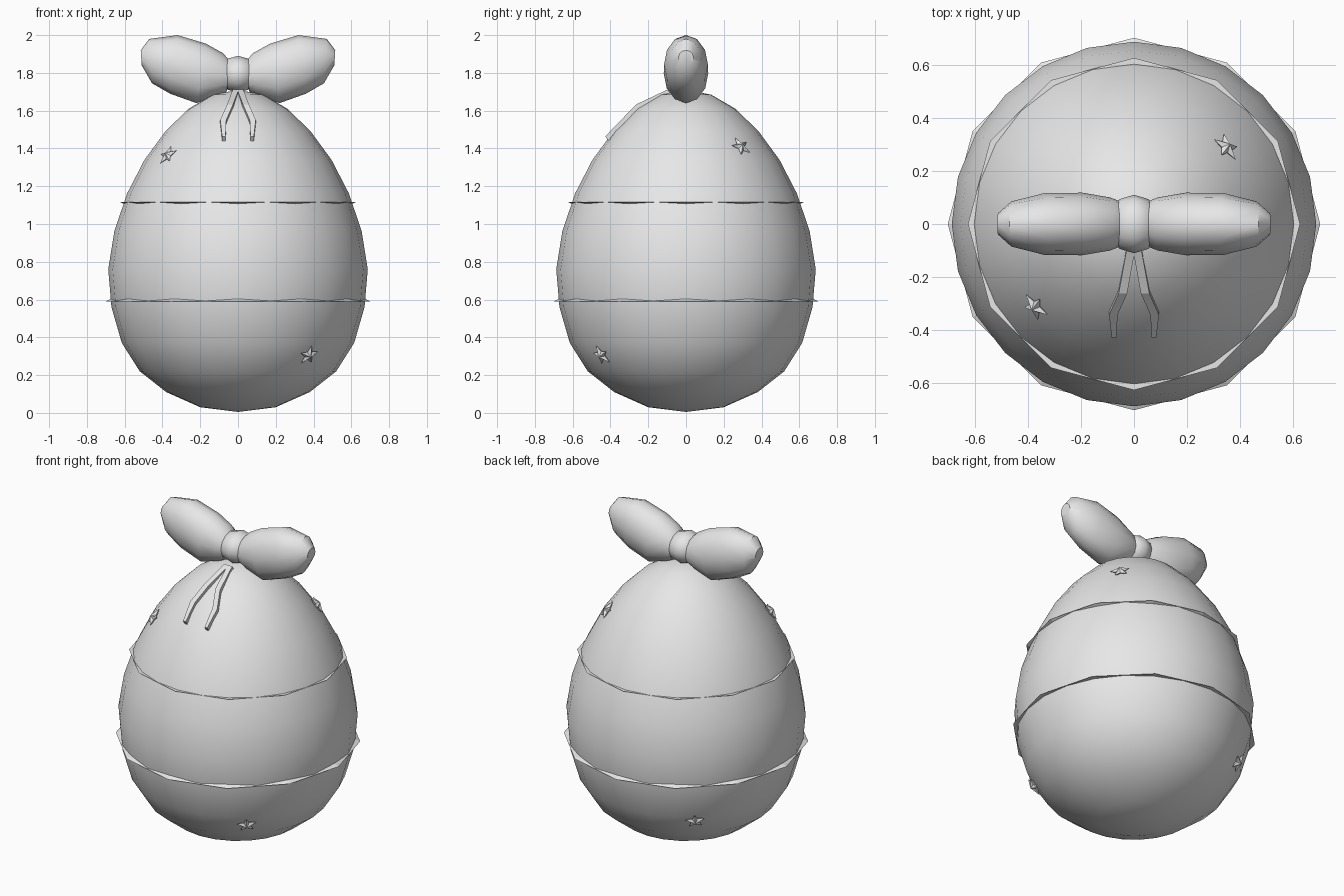
import bpy, bmesh, math
from mathutils import Vector

if "Cube" in bpy.data.objects:
    bpy.data.objects.remove(bpy.data.objects["Cube"])

grey = bpy.data.materials.new("soft grey")
grey.diffuse_color = (0.8, 0.8, 0.8, 1)
grey.use_nodes = True
grey.node_tree.nodes["Principled BSDF"].inputs["Base Color"].default_value = grey.diffuse_color


def finish(name, bm, smooth=None):
    """Turn a bmesh into a named object with the shared colour."""
    bmesh.ops.recalc_face_normals(bm, faces=bm.faces)
    mesh = bpy.data.meshes.new(name)
    bm.to_mesh(mesh)
    bm.free()
    ob = bpy.data.objects.new(name, mesh)
    bpy.context.collection.objects.link(ob)
    mesh.materials.append(grey)
    if smooth:
        bpy.ops.object.select_all(action='DESELECT')
        ob.select_set(True)
        bpy.context.view_layer.objects.active = ob
        bpy.ops.object.shade_smooth_by_angle(angle=math.radians(smooth))
    return ob


def loft(name, rings, smooth=None, closed=False):
    """Skin a list of equal-length point rings; cap the ends unless closed."""
    bm = bmesh.new()
    loops = [[bm.verts.new(p) for p in ring] for ring in rings]
    n = len(loops[0])
    pairs = list(zip(loops, loops[1:]))
    if closed:
        pairs.append((loops[-1], loops[0]))
    for a, b in pairs:
        for i in range(n):
            j = (i + 1) % n
            bm.faces.new((a[i], a[j], b[j], b[i]))
    if not closed:
        bm.faces.new(loops[0])
        bm.faces.new(loops[-1])
    return finish(name, bm, smooth)


def circle(r, z, n):
    return [(r * math.sin(math.tau * i / n), -r * math.cos(math.tau * i / n), z)
            for i in range(n)]


# Egg body: (radius, height) profile spun round z
PROFILE = [(0, 0.005), (0.20, 0.03), (0.38, 0.11), (0.52, 0.22), (0.615, 0.37),
           (0.67, 0.56), (0.687, 0.76), (0.655, 0.96), (0.588, 1.16),
           (0.495, 1.34), (0.385, 1.49), (0.262, 1.61), (0.133, 1.685), (0, 1.71)]
bm = bmesh.new()
loops = [[bm.verts.new(p) for p in circle(r, z, 24)] for r, z in PROFILE[1:-1]]
for a, b in zip(loops, loops[1:]):
    for i in range(24):
        j = (i + 1) % 24
        bm.faces.new((a[i], a[j], b[j], b[i]))
for ring, z in ((loops[0], PROFILE[0][1]), (loops[-1], PROFILE[-1][1])):
    pole = bm.verts.new((0, 0, z))
    for i in range(24):
        bm.faces.new((ring[i], ring[(i + 1) % 24], pole))
finish("egg", bm, 60)

# Twelve-sided bands with a thin wedge section, one flat on top, one underneath
for name, r, z, slope in (("upper_band", 0.626, 1.117, -0.022),
                          ("lower_band", 0.702, 0.59, 0.022)):
    loft(name, [circle(r, z, 12), circle(r - 0.045, z, 12),
                circle(r - 0.045, z + slope, 12)], closed=True)

# Bow lobes: (top x, top z, bottom x, bottom z, half depth)
LOBE = [(0.04, 1.86, 0.06, 1.70, 0.085), (0.08, 1.905, 0.10, 1.68, 0.10),
        (0.17, 1.955, 0.22, 1.64, 0.118), (0.32, 2.0, 0.36, 1.69, 0.116),
        (0.47, 1.98, 0.455, 1.745, 0.085), (0.515, 1.92, 0.51, 1.84, 0.04)]
for side, label in ((-1, "left"), (1, "right")):
    rings = []
    for tx, tz, bx, bz, d in LOBE:
        mid = Vector(((tx + bx) / 2, 0, (tz + bz) / 2))
        up = Vector(((tx - bx) / 2, 0, (tz - bz) / 2))
        ring = []
        for i in range(12):
            t = math.tau * i / 12
            p = mid + up * math.cos(t) + Vector((0, d * math.sin(t), 0))
            ring.append((side * p.x, p.y, p.z))
        rings.append(ring)
    loft(label + "_bow_loop", rings, 40)

# Bow knot: a short barrel along x
rings = []
for x, k in ((-0.07, 0.62), (-0.055, 0.85), (0, 1), (0.055, 0.85), (0.07, 0.62)):
    rings.append([(x, 0.11 * k * math.cos(math.tau * i / 12),
                   1.793 + 0.097 * k * math.sin(math.tau * i / 12)) for i in range(12)])
loft("bow_knot", rings, 50)

# Ribbon tails lying on the front of the egg
TAIL = [(0.012, -0.09, 1.70), (0.042, -0.255, 1.622),
        (0.078, -0.335, 1.54), (0.075, -0.42, 1.452)]
for side, label in ((-1, "left"), (1, "right")):
    rings = []
    for k, (x, y, z) in enumerate(TAIL):
        w = 0.016 if k < 3 else 0.009
        out = Vector((0, -0.55, 0.83)) * 0.014
        rings.append([(side * (x + a * w), y + b * out.y, z + b * out.z)
                      for a, b in ((-1, -1), (1, -1), (1, 1), (-1, 1))])
    loft(label + "_ribbon_tail", rings)


def egg_at(z):
    """Radius and outward slope of the egg at a height."""
    for (r0, z0), (r1, z1) in zip(PROFILE, PROFILE[1:]):
        if z0 <= z <= z1:
            t = (z - z0) / (z1 - z0)
            return r0 + (r1 - r0) * t, Vector((z1 - z0, r0 - r1)).normalized()


# Five-pointed faceted stars set on the surface: (x, y, z, twist)
STARS = [(-0.38, -0.32, 1.36, -0.2), (0.36, 0.30, 1.405, -0.2),
         (0.38, -0.455, 0.31, -0.1), (-0.385, 0.46, 0.345, -0.1)]
for k, (x, y, z, twist) in enumerate(STARS):
    r, slope = egg_at(z)
    flat = Vector((x, y, 0)).normalized()
    n = flat * slope.x + Vector((0, 0, slope.y))
    right = Vector((0, 0, 1)).cross(n).normalized()
    up = n.cross(right)
    centre = flat * r + Vector((0, 0, z)) + n * 0.008
    bm = bmesh.new()
    rim = []
    for i in range(10):
        a = math.tau * i / 10 + twist
        size = 0.026 if i % 2 else 0.06
        rim.append(bm.verts.new(centre + (right * math.sin(a) + up * math.cos(a)) * size))
    for tip in (centre + n * 0.022, centre - n * 0.022):
        v = bm.verts.new(tip)
        for i in range(10):
            bm.faces.new((rim[i], rim[(i + 1) % 10], v))
    finish("star_%d" % (k + 1), bm)
